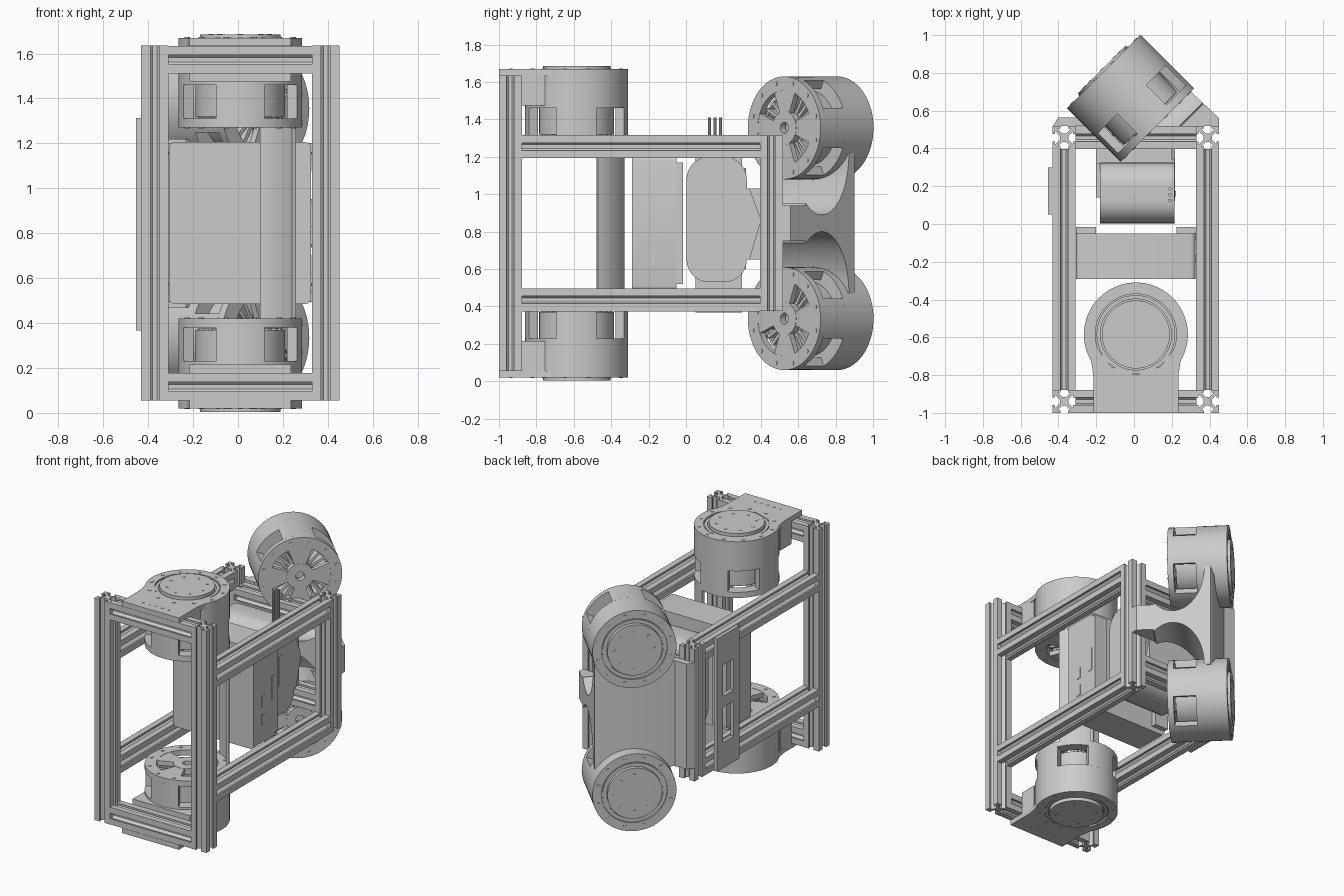
import bpy, bmesh, math
from mathutils import Matrix, Vector

if "Cube" in bpy.data.objects:
    bpy.data.objects.remove(bpy.data.objects["Cube"])

CX = 0.01                      # frame centre in x
S = math.sqrt(0.5)


def finish(name, bm, mat=None, smooth=True):
    bmesh.ops.recalc_face_normals(bm, faces=bm.faces)
    me = bpy.data.meshes.new(name)
    bm.to_mesh(me)
    bm.free()
    if smooth:
        me.shade_smooth()
        me.set_sharp_from_angle(angle=math.radians(30))
    return place(name, me, mat)


def place(name, me, mat=None):
    ob = bpy.data.objects.new(name, me)
    bpy.context.scene.collection.objects.link(ob)
    if mat:
        ob.matrix_world = mat
    return ob


def prism(bm, pts, z0, z1, mat=Matrix()):
    """Extrude a 2D outline from z0 to z1."""
    a = [bm.verts.new(mat @ Vector((x, y, z0))) for x, y in pts]
    b = [bm.verts.new(mat @ Vector((x, y, z1))) for x, y in pts]
    bm.faces.new(a[::-1])
    bm.faces.new(b)
    for i in range(len(pts)):
        j = (i + 1) % len(pts)
        bm.faces.new((a[i], a[j], b[j], b[i]))


def box(bm, x0, x1, y0, y1, z0, z1, mat=Matrix()):
    prism(bm, [(x0, y0), (x1, y0), (x1, y1), (x0, y1)], z0, z1, mat)


def circle(r, n, cx=0, cy=0):
    return [(cx + r * math.cos(2 * math.pi * i / n), cy + r * math.sin(2 * math.pi * i / n)) for i in range(n)]


def arc(bm, r0, r1, z0, z1, a0=0, a1=360, n=64):
    """Ring or ring sector with rectangular section."""
    full = a1 - a0 == 360
    rows = []
    for i in range(n if full else n + 1):
        t = math.radians(a0 + (a1 - a0) * i / n)
        rows.append([bm.verts.new((r * math.cos(t), r * math.sin(t), z))
                     for r, z in ((r0, z0), (r1, z0), (r1, z1), (r0, z1))])
    for i in range(n):
        p, q = rows[i], rows[(i + 1) % len(rows)]
        for k in range(4):
            m = (k + 1) % 4
            bm.faces.new((p[k], p[m], q[m], q[k]))
    if not full:
        bm.faces.new(rows[0])
        bm.faces.new(rows[-1])


def rounded(x0, x1, y0, y1, r, n=8):
    pts = []
    for k, (cx, cy) in enumerate(((x1 - r, y1 - r), (x0 + r, y1 - r), (x0 + r, y0 + r), (x1 - r, y0 + r))):
        for i in range(n + 1):
            t = math.pi / 2 * (k + i / n)
            pts.append((cx + r * math.cos(t), cy + r * math.sin(t)))
    return pts


# slotted extrusion frame
quarter = [(.022, .01), (.048, .036), (.048, .02), (.061, .02), (.061, .061),
           (.02, .061), (.02, .048), (.036, .048), (.01, .022)]
profile = []
for k in range(4):
    for x, y in quarter:
        for _ in range(k):
            x, y = -y, x
        profile.append((x, y))


def rail(name, axis, start, length):
    rot = {'X': Matrix.Rotation(math.pi / 2, 4, 'Y'), 'Y': Matrix.Rotation(-math.pi / 2, 4, 'X'), 'Z': Matrix()}[axis]
    bm = bmesh.new()
    prism(bm, profile, 0, length)
    finish(name, bm, Matrix.Translation(start) @ rot, False)


for side in (-1, 1):
    x = CX + side * 0.38
    rail("front_post", 'Z', (x, -0.939, 0.055), 1.58)
    rail("rear_post", 'Z', (x, 0.457, 0.375), 0.94)
    for z in (0.435, 1.255):
        rail("side_rail", 'Y', (x, -0.878, z), 1.274)
for z in (0.117, 1.573):
    rail("front_crossbar", 'X', (CX - 0.32, -0.939, z), 0.64)
for z in (0.555, 1.14):
    rail("rear_crossbar", 'X', (CX - 0.32, 0.457, z), 0.64)

# motor: output face at z = 0, open end at z = -0.4
R = 0.275
bm = bmesh.new()
arc(bm, 0.215, R, -0.21, 0)
prism(bm, circle(0.216, 64), -0.21, -0.012)
arc(bm, 0.188, 0.208, -0.013, -0.004)
prism(bm, circle(0.18, 48), -0.02, 0.015)
arc(bm, 0.2, R, -0.4, -0.36)
for k in range(4):
    arc(bm, 0.225, R, -0.362, -0.208, 90 * k - 23, 90 * k + 23, 10)
    m = Matrix.Rotation(math.pi / 2 * k, 4, 'Z')
    prism(bm, [(.04, -.035), (.09, -.04), (.205, -.085), (.205, .085), (.09, .04), (.04, .035)], -0.398, -0.365, m)
arc(bm, 0.03, 0.09, -0.4, -0.36, n=24)
prism(bm, circle(0.1, 32), -0.35, -0.2)
arc(bm, 0.185, 0.2, -0.35, -0.21, n=48)
for k in range(24):
    m = Matrix.Rotation(math.pi / 12 * k, 4, 'Z')
    box(bm, 0.09, 0.19, -0.009, 0.009, -0.355, -0.21, m)
for k in range(12):
    c = Matrix.Rotation(math.pi / 6 * (k + .5), 4, 'Z') @ Vector((0.245, 0, 0))
    prism(bm, circle(0.012, 6, c.x, c.y), -0.01, 0.003)
    prism(bm, circle(0.012, 6, c.x, c.y), -0.404, -0.39)
for k in range(8):
    c = Matrix.Rotation(math.pi / 4 * k, 4, 'Z') @ Vector((0.13, 0, 0))
    prism(bm, circle(0.012, 6, c.x, c.y), 0.01, 0.017)
flip = Matrix.Rotation(math.pi, 4, 'X')
upper = finish("front_upper_motor", bm, Matrix.Translation((CX, -0.585, 1.67)))
place("front_lower_motor", upper.data, Matrix.Translation((CX, -0.585, 0.02)) @ flip)
# local z points out of the rear left corner
tilt = Matrix(((-S, 0, -S, 0), (-S, 0, S, 0), (0, 1, 0, 0), (0, 0, 0, 1)))
for name, z in (("rear_upper_motor", 1.355), ("rear_lower_motor", 0.335)):
    place(name, upper.data, Matrix.Translation((-0.16, 0.808, z)) @ tilt)

# mounting flanges for the front motors
for name, z, turn in (("upper_flange", 1.67, 1), ("lower_flange", 0.02, -1)):
    bm = bmesh.new()
    outline = [(-.2, -.08), (-.262, -.06), (-.235, -.15), (-.225, -.22), (-.225, -.415),
               (.225, -.415), (.225, -.22), (.235, -.15), (.262, -.06), (.2, -.08),
               (.13, -.17), (0, -.214), (-.13, -.17)]
    lo, hi = sorted((-0.035 * turn, 0))
    prism(bm, outline, lo, hi)
    lo, hi = sorted((-0.195 * turn, -0.034 * turn))
    prism(bm, [(-.225, -.293), (.225, -.293), (.225, -.17), (.12, -.2), (-.12, -.2), (-.225, -.17)], lo, hi)
    for i in range(5):
        prism(bm, circle(0.01, 6, -.1 + .05 * i, -.35), -0.002, 0.002)
    finish(name, bm, Matrix.Translation((CX, -0.585, z)))

# curved cover linking the two front motors
bm = bmesh.new()
arc(bm, 0.255, 0.273, 0.42, 1.27, 25, 70, 12)
finish("curved_cover", bm, Matrix.Translation((CX, -0.585, 0)))

# rear bracket: back plate flaring out of a waisted arm
bm = bmesh.new()
prism(bm, [(-.43, .518), (-.40, .565), (-.31, .565), (.05, .89), (.09, .9), (.45, .56), (.45, .518)], 0.47, 1.22)
bracket = finish("rear_bracket", bm)
notch = [(0, .5)]              # (distance from plate, height above the middle)
for i in range(25):
    t = math.pi * (1 + i / 24 * 0.7)
    notch.append((.21 + .21 * math.cos(t), .375 + .33 * math.sin(t)))
notch += [(.34, .095), (.9, .095), (.9, .5)]
cutters = []
for sign in (1, -1):
    bm = bmesh.new()
    # outline axes: away from the plate, up or down; depth along the plate
    m = Matrix(((S, 0, S, -0.055), (-S, 0, S, 0.695), (0, sign, 0, 0.845), (0, 0, 0, 1)))
    prism(bm, notch, -0.9, 0.9, m)
    cut = finish("notch_cutter", bm)
    cut.hide_render = True
    mod = bracket.modifiers.new("notch", 'BOOLEAN')
    mod.operation, mod.solver, mod.object = 'DIFFERENCE', 'EXACT', cut
    cutters.append(cut)
dg = bpy.context.evaluated_depsgraph_get()
me = bpy.data.meshes.new_from_object(bracket.evaluated_get(dg))
bracket.modifiers.clear()
bracket.data = me
me.shade_smooth()
me.set_sharp_from_angle(angle=math.radians(30))
for c in cutters:
    bpy.data.objects.remove(c)

# battery box with rear tabs and side buttons
to_x = Matrix(((0, 0, 1, 0), (1, 0, 0, 0), (0, 1, 0, 0), (0, 0, 0, 1)))   # outline in yz, depth in x
to_y = Matrix(((1, 0, 0, 0), (0, 0, 1, 0), (0, 1, 0, 0), (0, 0, 0, 1)))   # outline in xz, depth in y
bm = bmesh.new()
prism(bm, rounded(-.307, .325, .485, 1.205, .025, 4), -0.29, -0.05, to_y)
for x0, x1 in ((-.307, -.2), (.225, .325)):
    box(bm, x0, x1, -0.051, -0.015, 0.52, 1.17)
for y0, y1, z0, z1 in ((-.2, -.165, .75, .83), (-.2, -.165, .62, .7), (-.085, -.05, .76, .93)):
    box(bm, 0.32, 0.329, y0, y1, z0, z1)
finish("battery_box", bm)

# computer housing with rounded front and back edges
bm = bmesh.new()
prism(bm, rounded(.003, .325, .53, 1.2, .12), -0.18, 0.215, to_x)
box(bm, -0.2, -0.179, 0.14, 0.32, 0.6, 1.14)
finish("computer_housing", bm)
bm = bmesh.new()
prism(bm, [(.12, .65), (.34, .65), (.395, .84), (.395, .88), (.34, 1.03), (.12, 1.03)], 0.2, 0.217, to_x)
box(bm, -0.2, 0.2, 0.32, 0.4, 0.65, 1.03)
box(bm, 0.21, 0.222, 0.145, 0.175, 0.74, 0.95)
finish("computer_mount", bm)
bm = bmesh.new()
for y in (0.125, 0.155, 0.185):
    prism(bm, circle(0.009, 10, 0.19, y), 1.1, 1.41)
finish("antenna_pins", bm)

# windowed panel on the left side
bm = bmesh.new()
for y0, y1 in ((.05, .115), (.235, .3)):
    box(bm, -0.455, -0.43, y0, y1, 0.367, 1.312)
for z0, z1 in ((.367, .55), (.8, .88), (1.1, 1.312)):
    box(bm, -0.455, -0.43, 0.115, 0.235, z0, z1)
finish("side_panel", bm, None, False)
